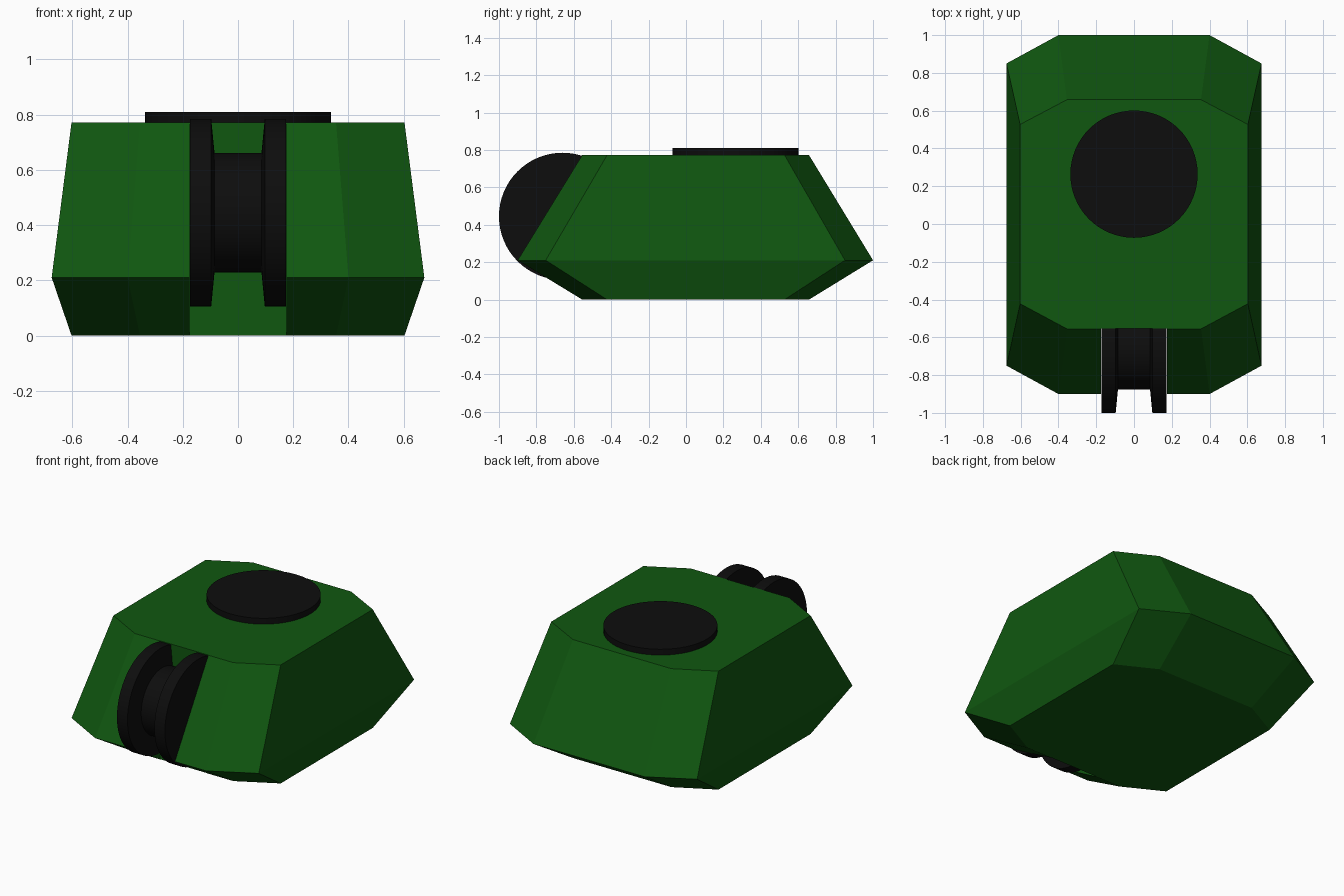
import bpy, bmesh, math
from mathutils import Matrix

if "Cube" in bpy.data.objects:
    bpy.data.objects.remove(bpy.data.objects["Cube"])


def material(name, color):
    m = bpy.data.materials.new(name)
    m.diffuse_color = (*color, 1.0)
    m.use_nodes = True
    m.node_tree.nodes["Principled BSDF"].inputs["Base Color"].default_value = m.diffuse_color
    return m


green = material("dark green", (0.005, 0.095, 0.005))
black = material("black", (0.004, 0.004, 0.004))


def finish(bm, name, mat=None):
    bmesh.ops.recalc_face_normals(bm, faces=bm.faces[:])
    mesh = bpy.data.meshes.new(name)
    bm.to_mesh(mesh)
    bm.free()
    ob = bpy.data.objects.new(name, mesh)
    bpy.context.collection.objects.link(ob)
    if mat:
        mesh.materials.append(mat)
    return ob


def smooth(ob):
    bpy.ops.object.select_all(action='DESELECT')
    ob.select_set(True)
    bpy.context.view_layer.objects.active = ob
    bpy.ops.object.shade_smooth_by_angle(angle=math.radians(25))


def loft(bm, rings):
    # bridge closed rings of points and cap both ends
    vs = [[bm.verts.new(p) for p in r] for r in rings]
    n = len(vs[0])
    for a, b in zip(vs, vs[1:]):
        for i in range(n):
            j = (i + 1) % n
            bm.faces.new((a[i], a[j], b[j], b[i]))
    bm.faces.new(vs[0][::-1])
    bm.faces.new(vs[-1])


def octagon(z, wide, narrow, front, front_side, back_side, back):
    right = [(narrow, front, z), (wide, front_side, z),
             (wide, back_side, z), (narrow, back, z)]
    return right + [(-x, y, z) for x, y, z in reversed(right)]


# body: faceted shell, widest low down
bm = bmesh.new()
inner = (0.603, 0.355, -0.555, -0.422, 0.527, 0.658)
loft(bm, [octagon(0, *inner),
          octagon(0.21, 0.675, 0.40, -0.90, -0.75, 0.85, 1.0),
          octagon(0.772, *inner)])
body = finish(bm, "body", green)

# slot in the front for the wheel, open above and below
bm = bmesh.new()
bmesh.ops.create_cube(bm, size=1.0, matrix=Matrix.Translation((0, -0.953, 0.4))
                      @ Matrix.Diagonal((0.35, 0.8, 2.0, 1)))
cutter = finish(bm, "slot_cutter")
cut = body.modifiers.new("slot", 'BOOLEAN')
cut.operation = 'DIFFERENCE'
cut.solver = 'EXACT'
cut.object = cutter
bpy.context.view_layer.objects.active = body
bpy.ops.object.modifier_apply(modifier=cut.name)
bpy.data.objects.remove(cutter)

# grooved wheel: two flanges and a narrower core, turned about x
bm = bmesh.new()
half = [(0.085, 0.216), (0.097, 0.34), (0.173, 0.34)]
profile = [(-x, r) for x, r in reversed(half)] + half
SEG = 64
loft(bm, [[(x, -0.66 + r * math.cos(2 * math.pi * i / SEG),
            0.445 + r * math.sin(2 * math.pi * i / SEG)) for i in range(SEG)]
          for x, r in profile])
smooth(finish(bm, "front_wheel", black))

# round button on the top
bm = bmesh.new()
bmesh.ops.create_cone(bm, cap_ends=True, segments=64, radius1=0.337, radius2=0.337,
                      depth=0.05, matrix=Matrix.Translation((0, 0.264, 0.785)))
smooth(finish(bm, "top_disc", black))
